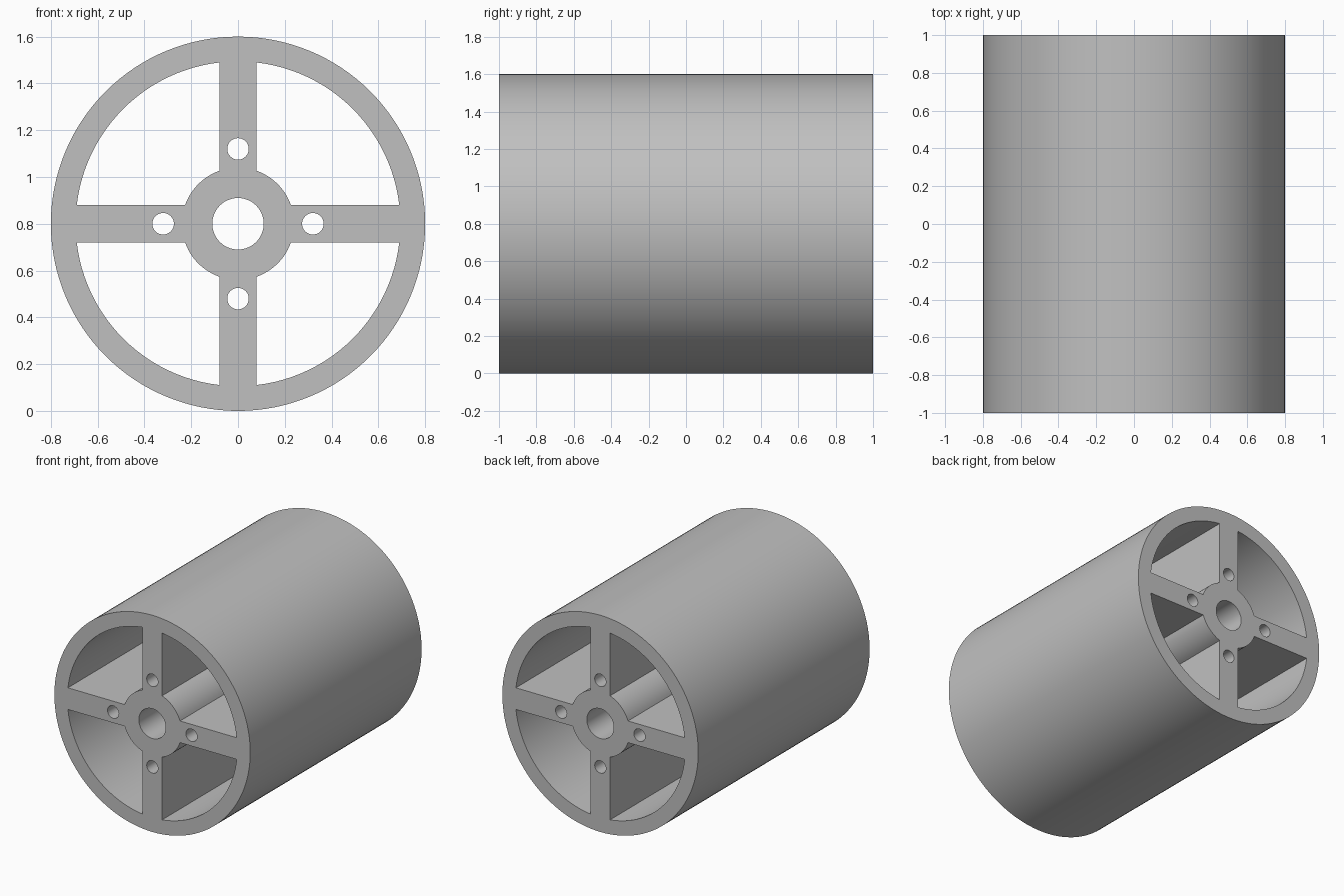
import bpy, bmesh
from math import sin, cos, asin, pi

cube = bpy.data.objects.get("Cube")
if cube:
    bpy.data.objects.remove(cube, do_unlink=True)

RADIUS, RIM_INNER, HUB, BORE = 0.8, 0.694, 0.24, 0.11
SPOKE_HALF, BOLT_RING, BOLT = 0.08, 0.32, 0.046
LENGTH = 2.0


def arc(radius, start, end, steps):
    """Points (x, z) along an arc, both ends included."""
    angles = [start + (end - start) * i / steps for i in range(steps + 1)]
    return [(radius * cos(a), radius * sin(a)) for a in angles]


def circle(radius, steps, cx=0, cz=0):
    return [(x + cx, z + cz) for x, z in arc(radius, 0, 2 * pi, steps)[:-1]]


def pocket(turn):
    """Opening between two spokes: rim arc out, hub arc back."""
    a, b = asin(SPOKE_HALF / RIM_INNER), asin(SPOKE_HALF / HUB)
    return (arc(RIM_INNER, turn + a, turn + pi / 2 - a, 24)
            + arc(HUB, turn + pi / 2 - b, turn + b, 12))


# Outline of the wheel section with all its openings
outlines = [circle(RADIUS, 128), circle(BORE, 48)]
for quarter in range(4):
    turn = quarter * pi / 2
    outlines.append(pocket(turn))
    outlines.append(circle(BOLT, 32, BOLT_RING * cos(turn), BOLT_RING * sin(turn)))

# Fill the section and extrude it along the full length
bm = bmesh.new()
for points in outlines:
    verts = [bm.verts.new((x, -LENGTH / 2, z + RADIUS)) for x, z in points]
    for i, v in enumerate(verts):
        bm.edges.new((v, verts[i - 1]))
bmesh.ops.triangle_fill(bm, use_beauty=True, use_dissolve=False,
                        edges=bm.edges[:], normal=(0, -1, 0))
result = bmesh.ops.extrude_face_region(bm, geom=bm.faces[:], use_keep_orig=True)
moved = [g for g in result["geom"] if isinstance(g, bmesh.types.BMVert)]
bmesh.ops.translate(bm, verts=moved, vec=(0, LENGTH, 0))
bmesh.ops.recalc_face_normals(bm, faces=bm.faces[:])

mesh = bpy.data.meshes.new("spoked_roller")
bm.to_mesh(mesh)
bm.free()
roller = bpy.data.objects.new("spoked_roller", mesh)
bpy.context.collection.objects.link(roller)

# Plain grey finish
grey = bpy.data.materials.new("plain_grey")
grey.use_nodes = True
colour = (0.53, 0.53, 0.53, 1)
grey.diffuse_color = colour
grey.node_tree.nodes["Principled BSDF"].inputs["Base Color"].default_value = colour
mesh.materials.append(grey)

# Smooth walls, sharp rims
bpy.ops.object.select_all(action="DESELECT")
roller.select_set(True)
bpy.context.view_layer.objects.active = roller
bpy.ops.object.shade_smooth_by_angle(angle=pi / 6)
